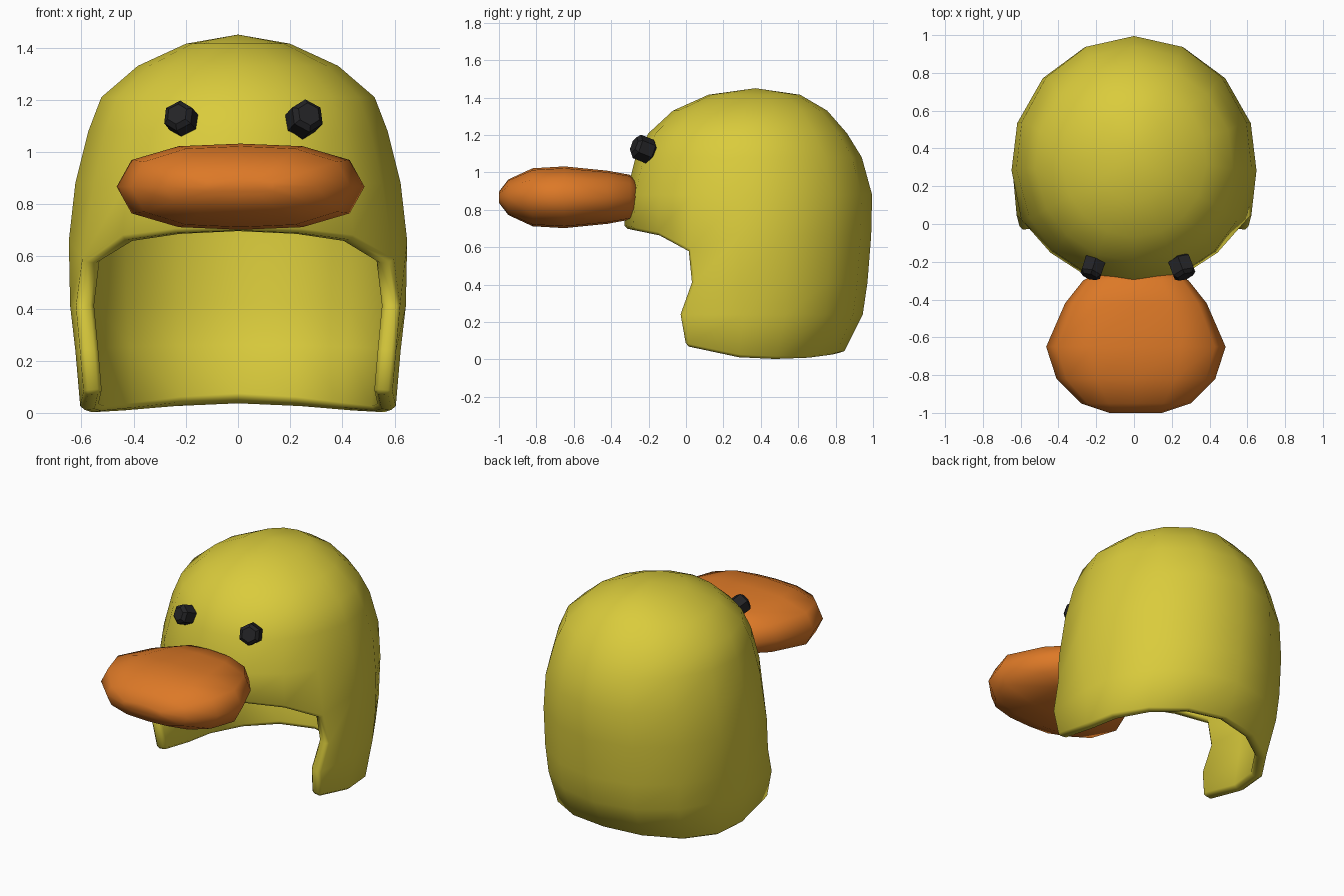
import bpy, bmesh, math
from mathutils import Vector

if "Cube" in bpy.data.objects:
    bpy.data.objects.remove(bpy.data.objects["Cube"])


def material(name, rgb):
    m = bpy.data.materials.new(name)
    m.diffuse_color = (*rgb, 1)
    m.use_nodes = True
    m.node_tree.nodes["Principled BSDF"].inputs["Base Color"].default_value = m.diffuse_color
    return m


yellow = material("yellow", (0.70, 0.60, 0.045))
orange = material("orange", (0.72, 0.19, 0.02))
black = material("black", (0.017, 0.017, 0.019))


def make_object(name, bm, mat, smooth=True):
    bmesh.ops.recalc_face_normals(bm, faces=bm.faces)
    me = bpy.data.meshes.new(name)
    bm.to_mesh(me)
    bm.free()
    me.materials.append(mat)
    for p in me.polygons:
        p.use_smooth = smooth
    ob = bpy.data.objects.new(name, me)
    bpy.context.collection.objects.link(ob)
    return ob


# Hood: elliptical rings around an open face, front column 0 to back column 8
ANGLES = [math.radians(a) for a in (0, 22, 43, 62, 86, 108, 132, 156, 180)]
RINGS = [  # height, half width, front y, back y
    (0.02, 0.605, -0.20, 0.84), (0.24, 0.625, -0.25, 0.945),
    (0.41, 0.645, -0.30, 0.97), (0.66, 0.65, -0.33, 0.99),
    (0.88, 0.625, -0.32, 0.995), (1.08, 0.575, -0.27, 0.94),
    (1.21, 0.525, -0.20, 0.86), (1.33, 0.385, -0.07, 0.755),
    (1.415, 0.20, 0.12, 0.61)]
FLAP = [(0.59, 0.00), (0.605, -0.03), (0.62, 0.03), (0.595, 0.01)]
HEM = {3: 0.07, 4: 0.01, 5: 0.0, 6: 0.005, 7: 0.02, 8: 0.03}
BROW = {0: 0.70, 1: 0.69, 2: 0.665, 3: 0.58}


def hood_point(r, k):
    z, w, yf, yb = RINGS[r]
    x = w * math.sin(ANGLES[k])
    y = (yf + yb) / 2 - (yb - yf) / 2 * math.cos(ANGLES[k])
    if k == 3 and r < 4:
        x, y = FLAP[r]
    if r == 0:
        z = HEM[k]
    if r == 3:
        z = BROW.get(k, z)
    return x, y, z


bm = bmesh.new()
grid = {}
for r in range(len(RINGS)):
    for col in range(16):
        k = min(col, 16 - col)
        if r < 3 and k < 3:
            continue
        x, y, z = hood_point(r, k)
        grid[r, col] = bm.verts.new((x if col <= 8 else -x, y, z))
for r in range(len(RINGS) - 1):
    for col in range(16):
        keys = [(r, col), (r, (col + 1) % 16), (r + 1, (col + 1) % 16), (r + 1, col)]
        if all(q in grid for q in keys):
            bm.faces.new([grid[q] for q in keys])
top = bm.verts.new((0, 0.37, 1.45))
last = len(RINGS) - 1
for col in range(16):
    bm.faces.new([grid[last, col], grid[last, (col + 1) % 16], top])
bmesh.ops.recalc_face_normals(bm, faces=bm.faces)
hood = make_object("hood", bm, yellow)
shell = hood.modifiers.new("thickness", 'SOLIDIFY')
shell.thickness = 0.07
shell.offset = -1
lip = hood.modifiers.new("soft_lip", 'BEVEL')
lip.width = 0.016
lip.segments = 1
lip.limit_method = 'ANGLE'
lip.angle_limit = math.radians(62)

# Bill: rounded cross sections along y
BILL = [  # y, half width, half height
    (-0.255, 0.20, 0.07), (-0.30, 0.28, 0.12), (-0.42, 0.375, 0.142),
    (-0.65, 0.475, 0.165), (-0.82, 0.42, 0.155), (-0.95, 0.29, 0.095),
    (-1.0, 0.14, 0.03)]
quarter = [(1, 0), (0.88, 0.62), (0.50, 0.94), (0, 1)]
half = quarter + [(-a, b) for a, b in quarter[-2::-1]]
section = half + [(a, -b) for a, b in half[-2:0:-1]]
bm = bmesh.new()
loops = [[bm.verts.new((0.01 + w * a, y, 0.867 + h * b)) for a, b in section]
         for y, w, h in BILL]
n = len(section)
for lo, hi in zip(loops, loops[1:]):
    for i in range(n):
        j = (i + 1) % n
        bm.faces.new([lo[i], lo[j], hi[j], hi[i]])
bm.faces.new(loops[0])
bm.faces.new(loops[-1])
make_object("bill", bm, orange)

# Eyes: chamfered hexagonal studs facing out of the hood
for name, x, size in (("left_eye", -0.217, 0.062), ("right_eye", 0.253, 0.067)):
    bm = bmesh.new()
    bmesh.ops.create_cone(bm, cap_ends=True, segments=6, radius1=size,
                          radius2=size, depth=0.115)
    bmesh.ops.bevel(bm, geom=[e for e in bm.edges
                              if abs(e.verts[0].co.z - e.verts[1].co.z) < 1e-4],
                    offset=0.018, segments=1, affect='EDGES')
    eye = make_object(name, bm, black, smooth=False)
    eye.location = (x, -0.228, 1.125)
    eye.rotation_mode = 'QUATERNION'
    eye.rotation_quaternion = Vector((x * 1.5, -1, 0.4)).to_track_quat('Z', 'Y')
